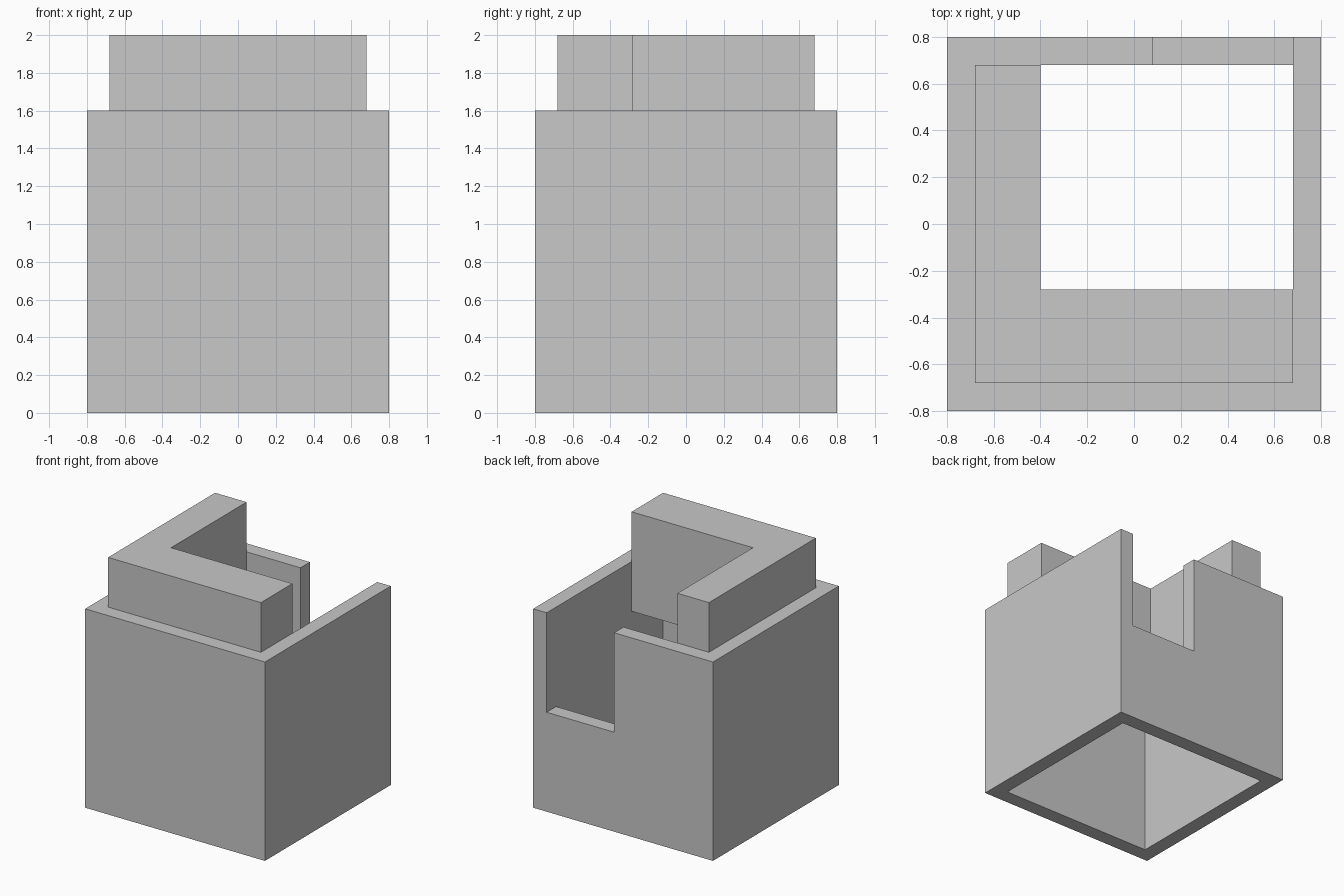
import bpy
import bmesh

cube = bpy.data.objects.get("Cube")
if cube:
    bpy.data.objects.remove(cube, do_unlink=True)

SIZE = 0.80    # outer half width
INNER = 0.68   # cavity half width
RIM = 1.60     # top of the walls

grey = bpy.data.materials.new("plain grey")
grey.use_nodes = True
grey.diffuse_color = (0.58, 0.58, 0.58, 1)
grey.node_tree.nodes["Principled BSDF"].inputs["Base Color"].default_value = grey.diffuse_color


def prism(name, outline, bottom, top):
    """Extrude a flat outline (counter-clockwise) from bottom to top."""
    bm = bmesh.new()
    base = bm.faces.new([bm.verts.new((x, y, bottom)) for x, y in outline])
    result = bmesh.ops.extrude_face_region(bm, geom=[base], use_keep_orig=True)
    for item in result["geom"]:
        if isinstance(item, bmesh.types.BMVert):
            item.co.z = top
    bmesh.ops.recalc_face_normals(bm, faces=bm.faces)
    mesh = bpy.data.meshes.new(name)
    bm.to_mesh(mesh)
    bm.free()
    mesh.materials.append(grey)
    obj = bpy.data.objects.new(name, mesh)
    bpy.context.collection.objects.link(obj)
    return obj


def rectangle(x0, x1, y0, y1):
    return [(x0, y0), (x1, y0), (x1, y1), (x0, y1)]


def cut(target, cutter):
    """Subtract the cutter from the target and discard it."""
    cutter.hide_render = True
    mod = target.modifiers.new("cut", 'BOOLEAN')
    mod.operation = 'DIFFERENCE'
    mod.solver = 'EXACT'
    mod.object = cutter
    bpy.context.view_layer.objects.active = target
    bpy.ops.object.modifier_apply(modifier=mod.name)
    bpy.data.objects.remove(cutter, do_unlink=True)


# Square tube, open at top and bottom
walls = prism("square_walls", rectangle(-SIZE, SIZE, -SIZE, SIZE), 0, RIM)
cut(walls, prism("cavity_cutter", rectangle(-INNER, INNER, -INNER, INNER), -0.5, RIM + 0.5))

# Notch in the back wall, flush with the inside of the left wall
cut(walls, prism("notch_cutter", rectangle(0.08, INNER, 0.5, 1.0), 0.8, RIM + 0.5))

# L-shaped block seated inside the front and right walls
prism("corner_block", [(-INNER, -INNER), (INNER, -INNER), (INNER, -0.28),
                       (-0.40, -0.28), (-0.40, INNER), (-INNER, INNER)], 1.2, 2.0)
